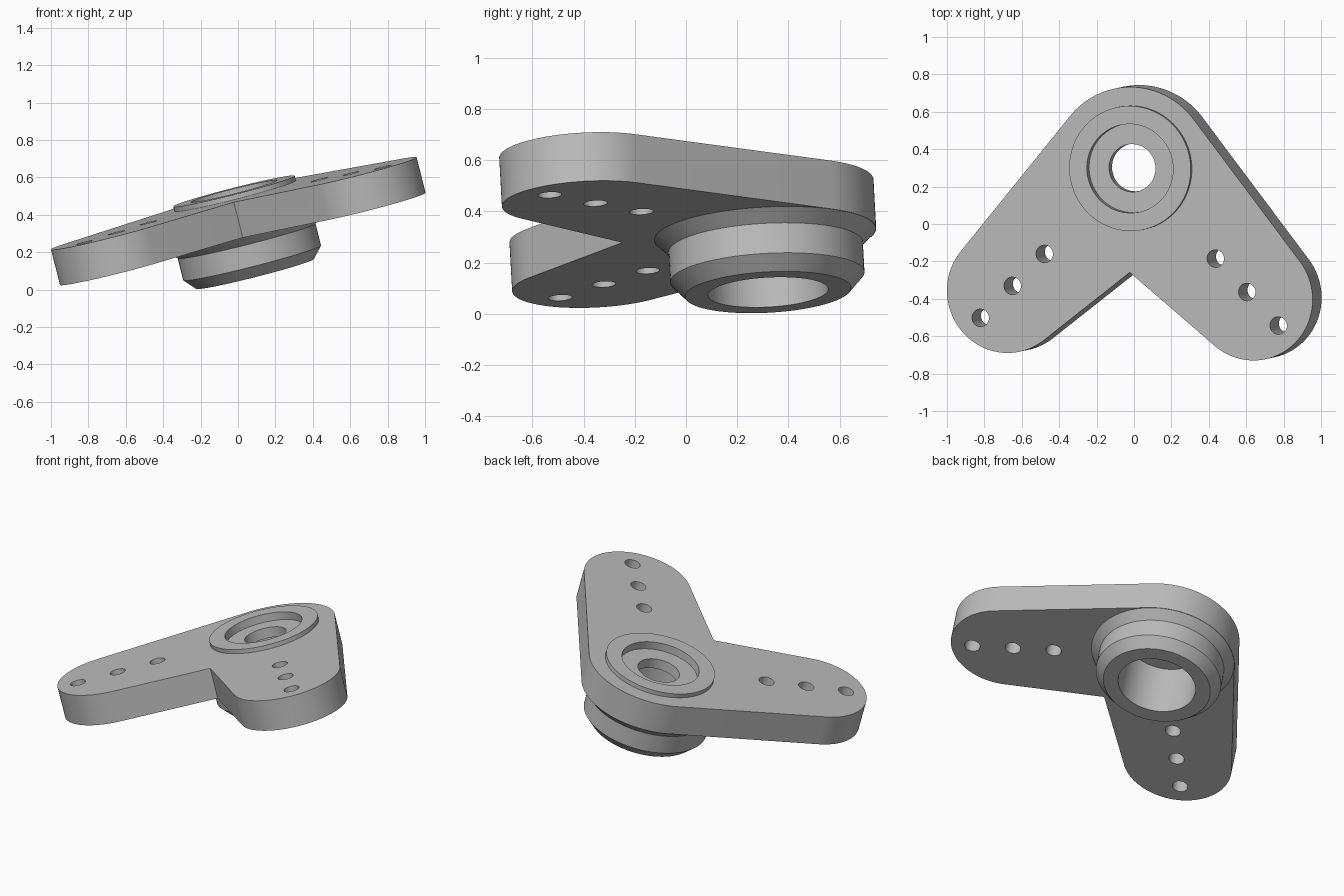
import bpy, bmesh
from math import radians, sin, cos, pi, atan2, acos
from mathutils import Vector, Matrix
from mathutils.geometry import intersect_line_line_2d, intersect_line_line

if "Cube" in bpy.data.objects:
    bpy.data.objects.remove(bpy.data.objects["Cube"])

# Grey metal
metal = bpy.data.materials.new("grey_metal")
metal.use_nodes = True
grey = (0.5, 0.5, 0.5, 1)
metal.diffuse_color = grey
metal.node_tree.nodes["Principled BSDF"].inputs["Base Color"].default_value = grey

# Tilted frame: origin on the plate's top face at the hub axis
SLOPE_X, SLOPE_Y, HEIGHT = 0.2535, 0.055, 0.488
normal = Vector((-SLOPE_X, -SLOPE_Y, 1)).normalized()


def on_plane(x, y):
    return Vector((x, y, HEIGHT + SLOPE_X * x + SLOPE_Y * y))


tilt = Vector((0, 0, 1)).rotation_difference(normal).to_matrix().to_4x4()
frame = Matrix.Translation(on_plane(-0.015, 0.298)) @ tilt
to_local = frame.inverted()


def local(x, y):
    return (to_local @ on_plane(x, y)).to_2d()


HUB_R, ARM_R, THICK, HOLE_R = 0.435, 0.33, 0.196, 0.047
left_arm, right_arm = local(0.635, -0.40), local(-0.68, -0.36)


def arc(centre, radius, start, end, steps):
    return [centre + radius * Vector((cos(a), sin(a))) for a in
            (start + (end - start) * i / steps for i in range(steps + 1))]


def finish(bm, name):
    bmesh.ops.remove_doubles(bm, verts=bm.verts, dist=0.0001)
    bmesh.ops.recalc_face_normals(bm, faces=bm.faces)
    mesh = bpy.data.meshes.new(name)
    bm.to_mesh(mesh)
    bm.free()
    mesh.materials.append(metal)
    obj = bpy.data.objects.new(name, mesh)
    bpy.context.collection.objects.link(obj)
    obj.matrix_world = frame
    bpy.ops.object.select_all(action="DESELECT")
    obj.select_set(True)
    bpy.context.view_layer.objects.active = obj
    bpy.ops.object.shade_smooth_by_angle(angle=radians(25))
    return obj


def tangent_angles(centre):
    """Directions of the two tangent points shared by hub and arm end."""
    heading = atan2(centre.y, centre.x)
    spread = acos((HUB_R - ARM_R) / centre.length)
    return heading - spread, heading + spread


def polar(angle):
    return Vector((cos(angle), sin(angle)))


# V-shaped plate outline, counter-clockwise: hub, right arm, notch, left arm
origin = Vector((0, 0))
r_in_lo, r_in_hi = tangent_angles(right_arm)
l_lo, l_hi = tangent_angles(left_arm)
r_lo, r_hi = r_in_lo % (2 * pi), r_in_hi % (2 * pi)
l_lo, l_hi = l_lo % (2 * pi), l_hi % (2 * pi)
# Inner edges: the right arm ends at r_hi, the left arm begins at l_lo
if r_hi < r_lo:
    r_hi += 2 * pi
if l_hi < l_lo:
    l_hi += 2 * pi
a, b = polar(r_hi), polar(l_lo)
det = a.x * b.y - a.y * b.x
notch = Vector((HUB_R * (b.y - a.y) / det, HUB_R * (a.x - b.x) / det))
outline = (arc(origin, HUB_R, l_hi - 2 * pi, r_lo, 40)
           + arc(right_arm, ARM_R, r_lo, r_hi, 56) + [notch]
           + arc(left_arm, ARM_R, l_lo, l_hi, 56))

# Bolt holes in rows of three, plus the hub seat
loops = [outline, arc(origin, 0.28, 0, 2 * pi, 64)[:-1]]
for x, y, step_x, step_y in ((-0.479, -0.16, -0.171, -0.171),
                             (0.436, -0.185, 0.168, -0.179)):
    for i in range(3):
        centre = local(x + i * step_x, y + i * step_y)
        loops.append(arc(centre, HOLE_R, 0, 2 * pi, 32)[:-1])

bm = bmesh.new()
for loop in loops:
    verts = [bm.verts.new((p.x, p.y, 0)) for p in loop]
    for i, v in enumerate(verts):
        bm.edges.new((verts[i - 1], v))
bmesh.ops.triangle_fill(bm, use_beauty=True, use_dissolve=False, edges=bm.edges[:],
                        normal=(0, 0, 1))
lower = bmesh.ops.extrude_face_region(bm, geom=bm.faces[:], use_keep_orig=True)
bmesh.ops.translate(bm, vec=(0, 0, -THICK),
                    verts=[g for g in lower["geom"] if isinstance(g, bmesh.types.BMVert)])
finish(bm, "arm_plate")

# Turned hub: raised rim, recess, web with bore, flared collar, lower bore
RIM = 0.027
profile = [(0.238, 0), (0.335, 0), (0.335, 0.1), (0.434, 0.222), (0.38, 0.275),
           (0.38, 0.396), (0.325, 0.457), (0.235, 0.457), (0.235, 0.115),
           (0.128, 0.115), (0.128, 0.05), (0.238, 0.05)]
bm = bmesh.new()
verts = [bm.verts.new((r, 0, RIM - d)) for r, d in profile]
edges = [bm.edges.new((verts[i - 1], v)) for i, v in enumerate(verts)]
bmesh.ops.spin(bm, geom=verts + edges, cent=(0, 0, 0), axis=(0, 0, 1),
               angle=2 * pi, steps=96, use_merge=True)
finish(bm, "hub")
